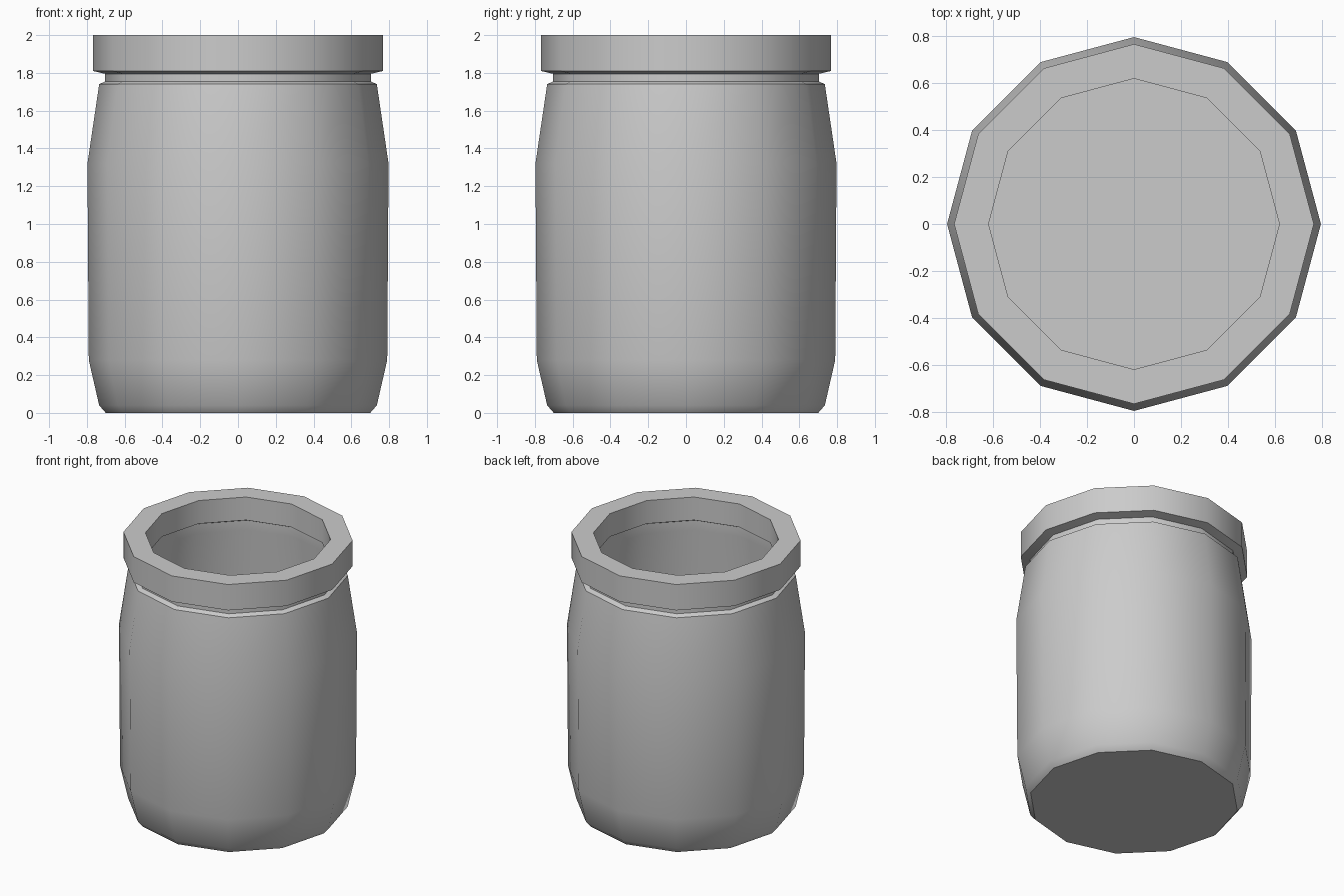
import bpy, bmesh, math

if "Cube" in bpy.data.objects:
    bpy.data.objects.remove(bpy.data.objects["Cube"])

SIDES = 12

def lathe(name, profile, angle):
    """Revolve a closed (radius, z) profile; radius 0 ends become flat caps."""
    bm = bmesh.new()
    rings = []
    for r, z in profile:
        rings.append([bm.verts.new((r * math.cos(2 * math.pi * i / SIDES),
                                    r * math.sin(2 * math.pi * i / SIDES), z))
                      for i in range(SIDES)])
    for a, b in zip(rings, rings[1:]):
        for i in range(SIDES):
            j = (i + 1) % SIDES
            bm.faces.new((a[i], a[j], b[j], b[i]))
    # outer base and inner floor
    bm.faces.new(rings[0][::-1])
    bm.faces.new(rings[-1])
    bmesh.ops.recalc_face_normals(bm, faces=bm.faces)
    mesh = bpy.data.meshes.new(name)
    bm.to_mesh(mesh)
    bm.free()
    ob = bpy.data.objects.new(name, mesh)
    bpy.context.collection.objects.link(ob)
    bpy.ops.object.select_all(action='DESELECT')
    ob.select_set(True)
    bpy.context.view_layer.objects.active = ob
    bpy.ops.object.shade_smooth_by_angle(angle=math.radians(angle))
    return ob

# outside of the jar, from the base up to the rim
outer = [(0.70, 0.0), (0.735, 0.04), (0.79, 0.28), (0.797, 1.32),
         (0.735, 1.74), (0.703, 1.755), (0.703, 1.795),
         (0.767, 1.81), (0.767, 2.0)]
# inside of the jar, from the rim down to the floor
inner = [(0.62, 2.0), (0.62, 1.83), (0.66, 1.81), (0.66, 1.74),
         (0.72, 1.32), (0.715, 0.28), (0.665, 0.11), (0.63, 0.07)]

lathe("jar", outer + inner, 35)
